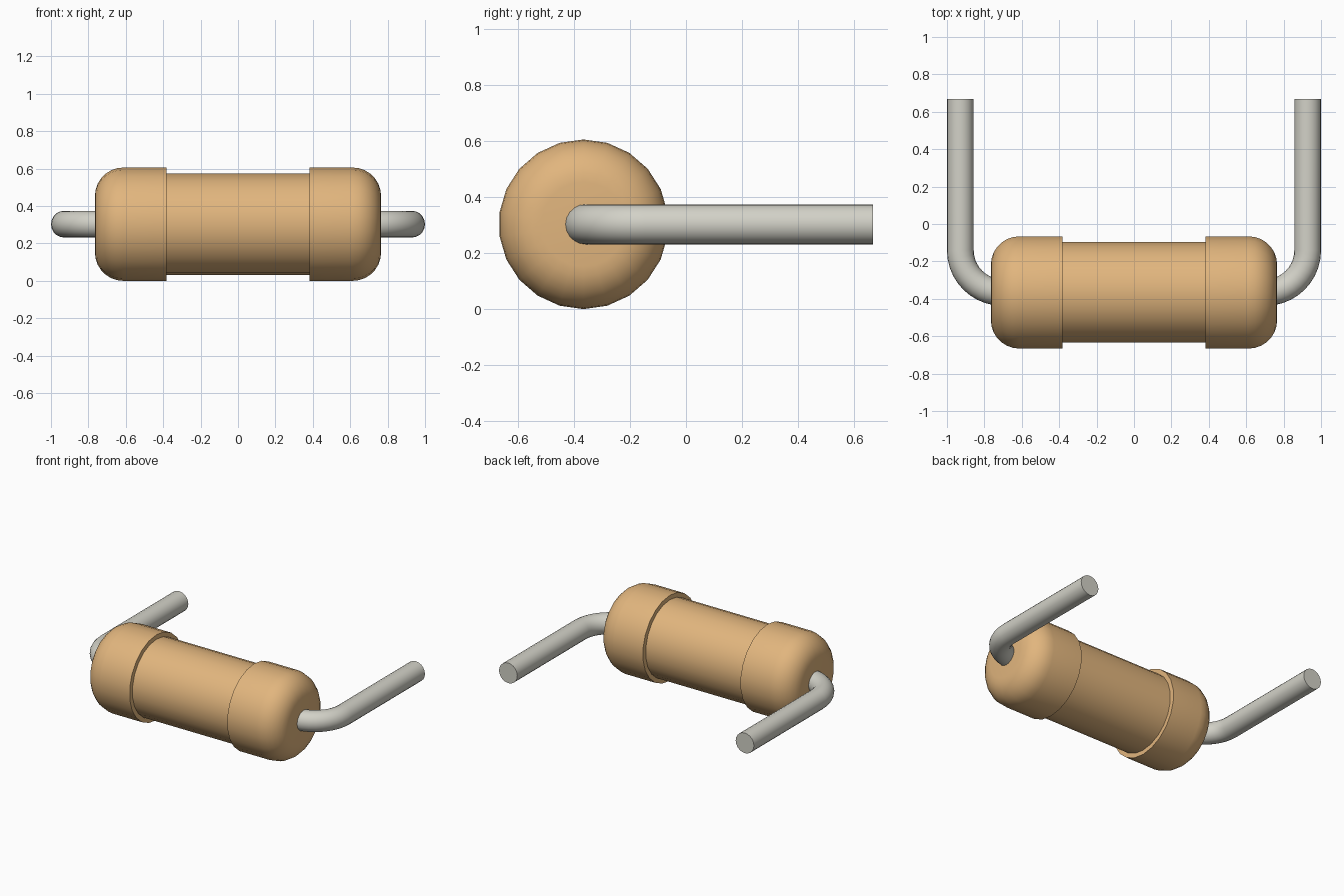
import bpy, bmesh, math
from mathutils import Vector

if "Cube" in bpy.data.objects:
    bpy.data.objects.remove(bpy.data.objects["Cube"])

AXIS = Vector((0, -0.366, 0.303))   # centre line of the body
SIDES = 22


def material(name, rgb):
    m = bpy.data.materials.new(name)
    m.use_nodes = True
    colour = (*rgb, 1)
    m.diffuse_color = colour
    m.node_tree.nodes["Principled BSDF"].inputs["Base Color"].default_value = colour
    return m


def smooth(ob):
    bpy.ops.object.select_all(action="DESELECT")
    ob.select_set(True)
    bpy.context.view_layer.objects.active = ob
    bpy.ops.object.shade_smooth_by_angle(angle=math.radians(30))


def arc(cx, cy, r, start, end, steps):
    angles = [math.radians(start + (end - start) * i / steps) for i in range(steps + 1)]
    return [(cx + r * math.cos(a), cy + r * math.sin(a)) for a in angles]


def lathe_x(name, profile, mat):
    """Turn (x, radius) points around the body axis and close both ends."""
    bm = bmesh.new()
    rings = []
    for x, r in profile:
        rings.append([bm.verts.new((x, r * math.sin(t), r * math.cos(t)))
                      for t in (math.tau * i / SIDES for i in range(SIDES))])
    for a, b in zip(rings, rings[1:]):
        for i in range(SIDES):
            j = (i + 1) % SIDES
            bm.faces.new((a[i], a[j], b[j], b[i]))
    bm.faces.new(rings[0])
    bm.faces.new(rings[-1])
    bmesh.ops.recalc_face_normals(bm, faces=bm.faces)
    me = bpy.data.meshes.new(name)
    bm.to_mesh(me)
    bm.free()
    me.materials.append(mat)
    ob = bpy.data.objects.new(name, me)
    ob.location = AXIS
    bpy.context.collection.objects.link(ob)
    smooth(ob)


def wire(name, side, mat):
    """Round wire leaving the body, bending back and running straight."""
    path = [(0.6, AXIS.y)] + arc(0.7035, -0.141, 0.225, -90, 0, 10) + [(0.9285, 0.667)]
    cu = bpy.data.curves.new(name, "CURVE")
    cu.dimensions = "3D"
    cu.bevel_depth = 0.0715
    cu.bevel_resolution = 8
    cu.use_fill_caps = True
    spline = cu.splines.new("POLY")
    spline.points.add(len(path) - 1)
    for p, (x, y) in zip(spline.points, path):
        p.co = (side * x, y, AXIS.z, 1)
    cu.materials.append(mat)
    ob = bpy.data.objects.new(name, cu)
    bpy.context.collection.objects.link(ob)
    bpy.ops.object.select_all(action="DESELECT")
    ob.select_set(True)
    bpy.context.view_layer.objects.active = ob
    bpy.ops.object.convert(target="MESH")
    smooth(bpy.context.object)


tan = material("tan_coating", (0.755, 0.464, 0.207))
metal = material("grey_metal", (0.645, 0.638, 0.572))

# One-piece body: slim barrel between two rounded end caps
half = [(0.383, 0.2715), (0.383, 0.303)] + arc(0.613, 0.151, 0.152, 90, 0, 7)
lathe_x("body", [(-x, r) for x, r in reversed(half)] + half, tan)

# Bent leads
for label, side in (("left", 1), ("right", -1)):
    wire(label + "_lead", side, metal)
